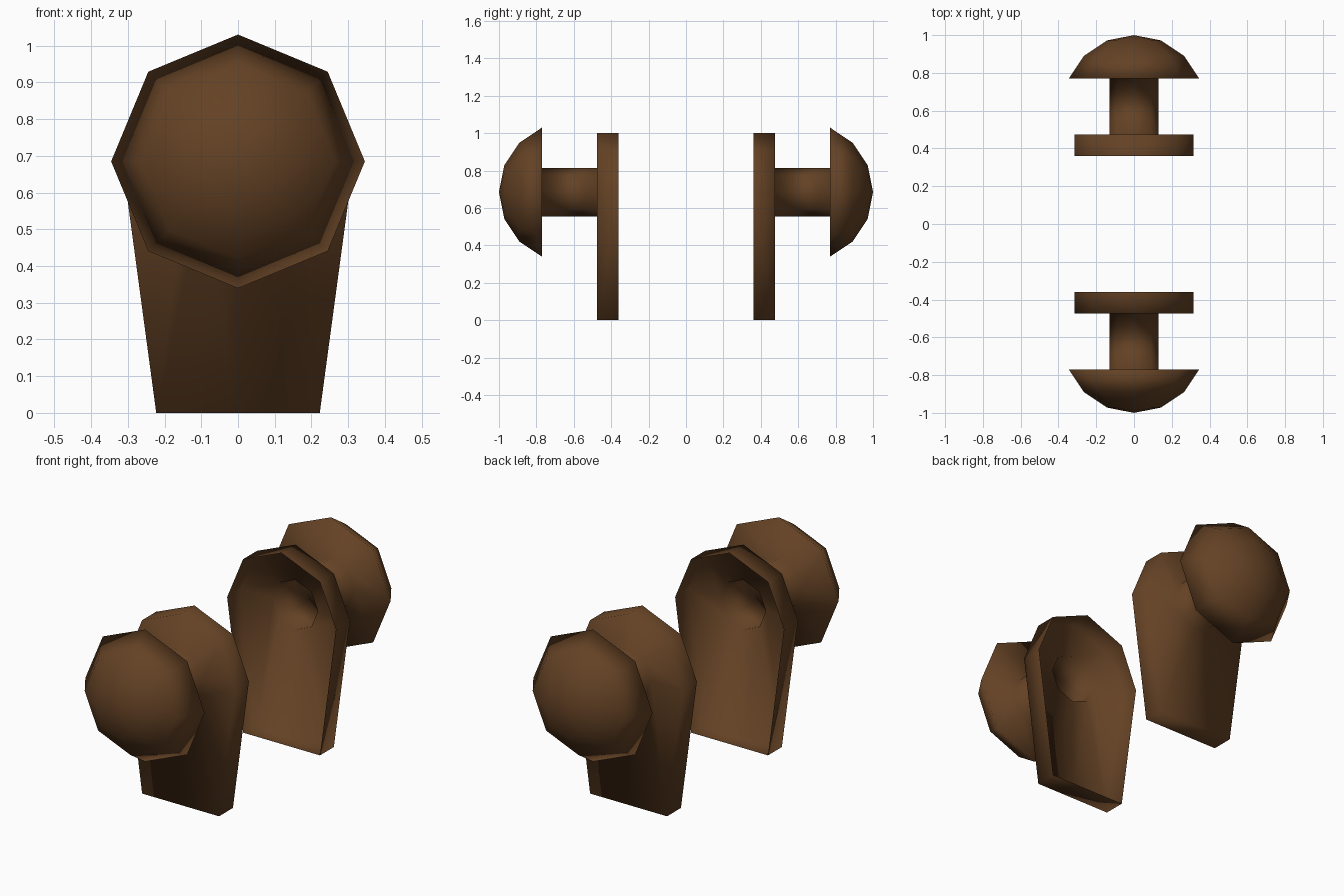
import bpy, bmesh
from math import sin, cos, pi, radians

cube = bpy.data.objects.get("Cube")
if cube:
    bpy.data.objects.remove(cube, do_unlink=True)

# Aged brown metal
bronze = bpy.data.materials.new("dark_bronze")
bronze.use_nodes = True
colour = (0.127, 0.054, 0.018, 1)
bronze.diffuse_color = colour
bronze.node_tree.nodes["Principled BSDF"].inputs["Base Color"].default_value = colour

SIDES = 8
AXIS_Z = 0.685            # height of the knob's axis
PLATE_R = 0.315           # rounded top of the plate
BALL_R = 0.374            # sphere the knob cap is cut from


def ring(radius):
    """Octagon around the axis, first corner on top."""
    return [(radius * sin(2 * pi * i / SIDES), AXIS_Z + radius * cos(2 * pi * i / SIDES))
            for i in range(SIDES)]


def plate_outline():
    """Octagon whose three lowest corners are pulled down to the base."""
    return [(x, z if z > AXIS_Z - 0.01 else 0) for x, z in ring(PLATE_R)]


def build_knob(name, side):
    bm = bmesh.new()
    # Hollow back plate, shaft, then the wide rim of the knob
    sections = [(plate_outline(), 0.36), (plate_outline(), 0.475),
                (ring(0.13), 0.475), (ring(0.13), 0.772)]
    # Domed cap
    for angle in (67.5, 45, 22.5):
        a = radians(angle)
        sections.append((ring(BALL_R * sin(a)), 1 - BALL_R * (1 - cos(a))))

    loops = [[bm.verts.new((x, side * y, z)) for x, z in pts] for pts, y in sections]
    for a, b in zip(loops, loops[1:]):
        for i in range(SIDES):
            j = (i + 1) % SIDES
            bm.faces.new((a[i], a[j], b[j], b[i]))
    tip = bm.verts.new((0, side, AXIS_Z))
    for i in range(SIDES):
        bm.faces.new((loops[-1][i], loops[-1][(i + 1) % SIDES], tip))

    # The winding follows the mirrored side, so turn one of them outward
    if side < 0:
        bmesh.ops.reverse_faces(bm, faces=bm.faces[:])
    for face in bm.faces:
        face.smooth = True
    mesh = bpy.data.meshes.new(name)
    bm.to_mesh(mesh)
    bm.free()
    mesh.materials.append(bronze)
    bpy.context.collection.objects.link(bpy.data.objects.new(name, mesh))


build_knob("front_knob", -1)
build_knob("back_knob", 1)
